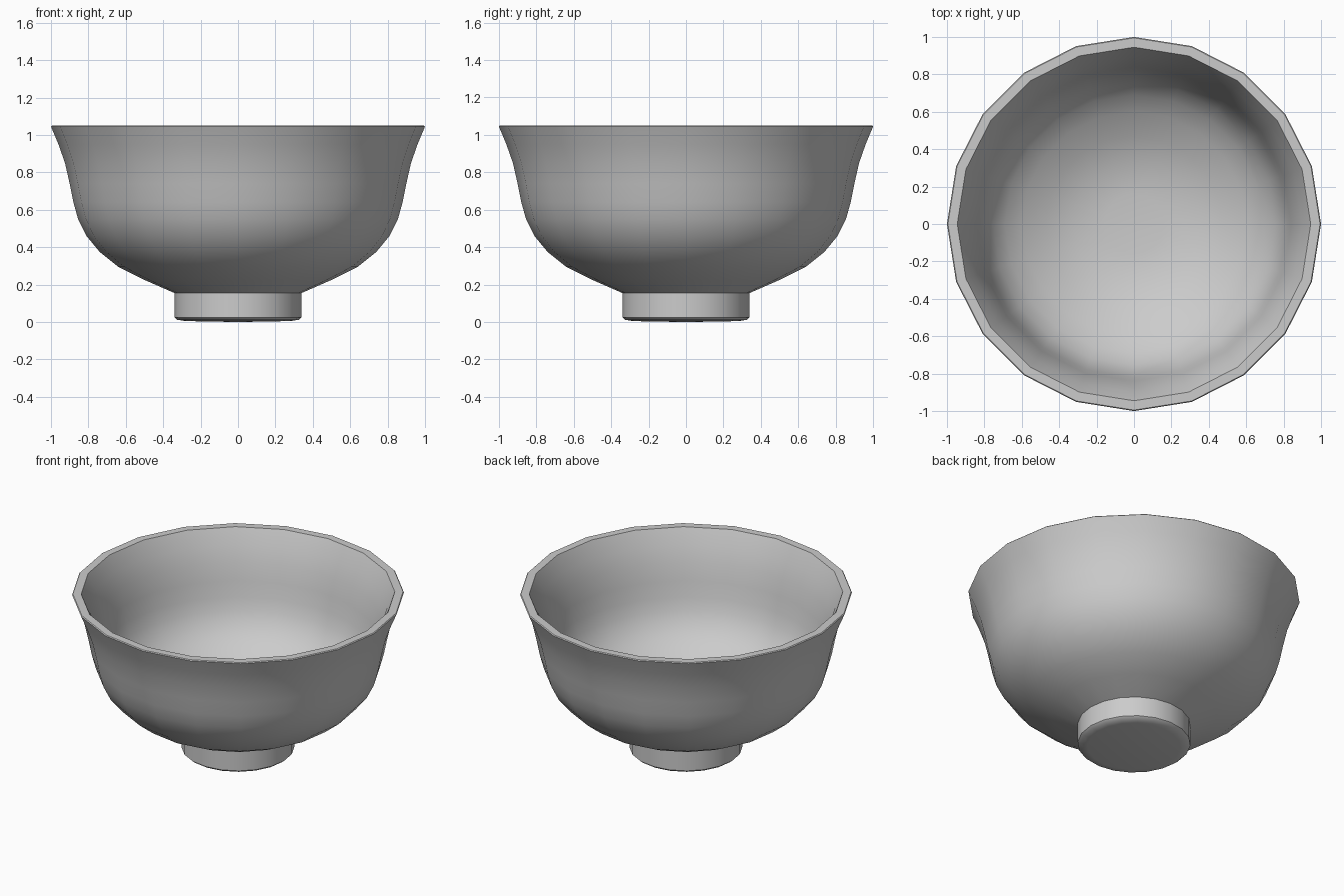
import bpy, bmesh, math

if "Cube" in bpy.data.objects:
    bpy.data.objects.remove(bpy.data.objects["Cube"])

SEGMENTS = 20


def lathe(name, profile, segments=SEGMENTS):
    """Spin an (r, z) profile around the z axis; r = 0 ends become poles."""
    bm = bmesh.new()
    verts = [bm.verts.new((r, 0, z)) for r, z in profile]
    edges = [bm.edges.new(pair) for pair in zip(verts, verts[1:])]
    bmesh.ops.spin(bm, geom=verts + edges, cent=(0, 0, 0), axis=(0, 0, 1),
                   angle=2 * math.pi, steps=segments, use_duplicate=False)
    bmesh.ops.remove_doubles(bm, verts=bm.verts, dist=0.0005)
    bmesh.ops.recalc_face_normals(bm, faces=bm.faces)
    mesh = bpy.data.meshes.new(name)
    bm.to_mesh(mesh)
    bm.free()
    obj = bpy.data.objects.new(name, mesh)
    bpy.context.collection.objects.link(obj)
    bpy.ops.object.select_all(action='DESELECT')
    obj.select_set(True)
    bpy.context.view_layer.objects.active = obj
    bpy.ops.object.shade_smooth_by_angle(angle=math.radians(35))
    return obj


# Foot, outer wall, rim, inner wall and inner floor in one closed profile
lathe("bowl", [
    (0, 0.0), (0.28, 0.005), (0.325, 0.012), (0.34, 0.025), (0.34, 0.155),
    (0.50, 0.225), (0.64, 0.295), (0.74, 0.375), (0.81, 0.46),
    (0.855, 0.55), (0.88, 0.64), (0.90, 0.74), (0.925, 0.85),
    (0.96, 0.95), (1.0, 1.045), (0.995, 1.05),
    (0.945, 1.05), (0.94, 1.04),
    (0.90, 0.95), (0.865, 0.85), (0.84, 0.74), (0.82, 0.64),
    (0.795, 0.56), (0.755, 0.48), (0.69, 0.41), (0.60, 0.345),
    (0.47, 0.28), (0.33, 0.22), (0.16, 0.205), (0, 0.20),
])
